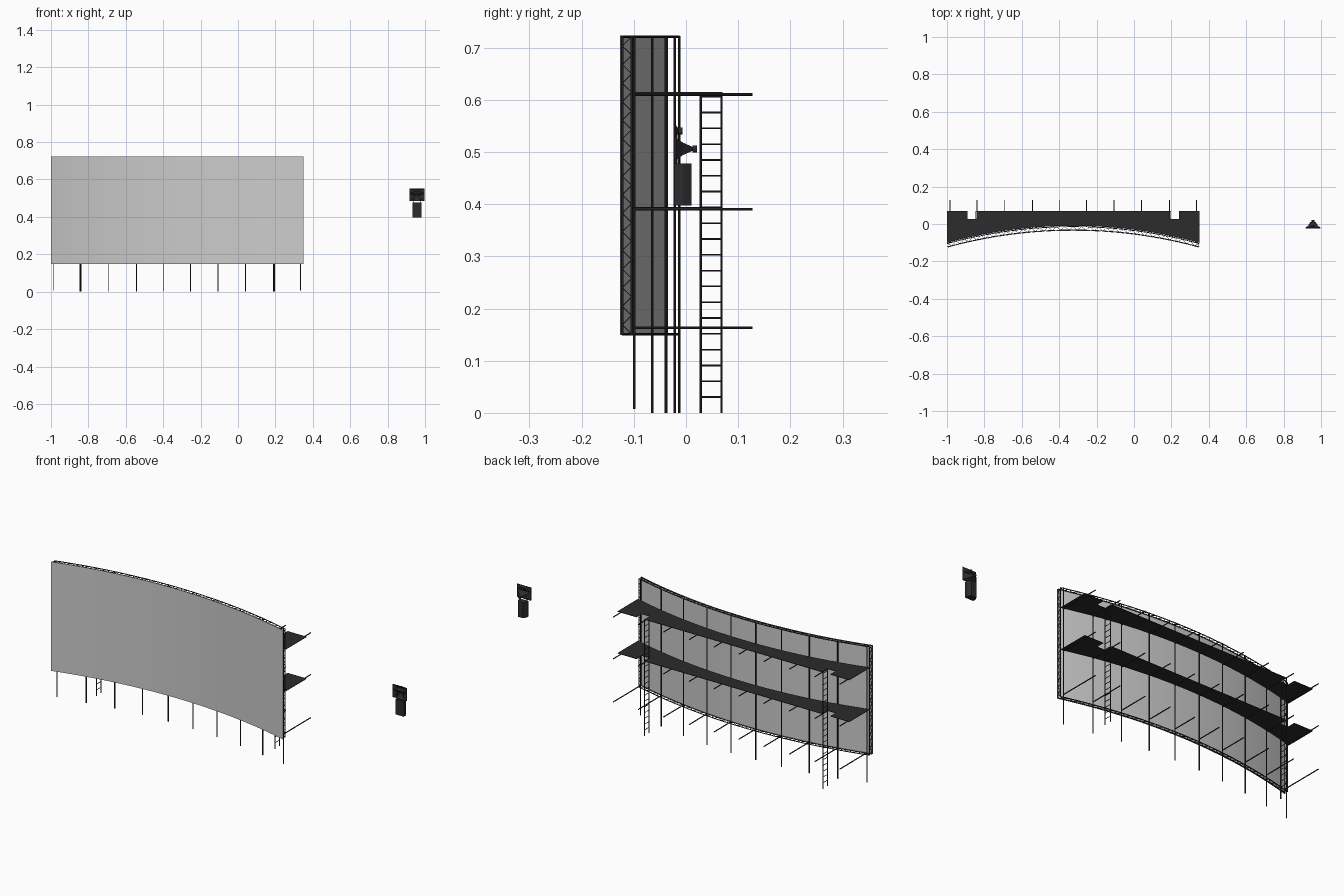
import bpy, bmesh, math
from mathutils import Vector

if "Cube" in bpy.data.objects:
    bpy.data.objects.remove(bpy.data.objects["Cube"])

CX, HALF, R = -0.325, 0.672, 2.55
Z0, Z1 = 0.151, 0.721

dark = bpy.data.materials.new("dark_metal")
dark.diffuse_color = (0.025, 0.025, 0.025, 1)
dark.use_nodes = True
dark.node_tree.nodes["Principled BSDF"].inputs["Base Color"].default_value = dark.diffuse_color


def arc(x, y0):
    """y on the curved wall whose middle lies at y0"""
    return y0 - (R - math.sqrt(R * R - (x - CX) ** 2))


def finish(name, bm, mat=dark, smooth=False):
    bmesh.ops.recalc_face_normals(bm, faces=bm.faces)
    me = bpy.data.meshes.new(name)
    bm.to_mesh(me)
    bm.free()
    ob = bpy.data.objects.new(name, me)
    bpy.context.collection.objects.link(ob)
    if mat:
        me.materials.append(mat)
    if smooth:
        bpy.context.view_layer.objects.active = ob
        ob.select_set(True)
        bpy.ops.object.shade_smooth_by_angle()
        ob.select_set(False)
    return ob


def loft(bm, rings, cap=True):
    vs = [[bm.verts.new(p) for p in r] for r in rings]
    n = len(vs[0])
    for a, b in zip(vs, vs[1:]):
        for i in range(n):
            bm.faces.new((a[i], a[(i + 1) % n], b[(i + 1) % n], b[i]))
    if cap:
        bm.faces.new(vs[0])
        bm.faces.new(vs[-1][::-1])


def tube(bm, a, b, r, n=6):
    a, b = Vector(a), Vector(b)
    q = (b - a).to_track_quat('Z', 'Y')
    ring = [q @ Vector((r * math.cos(t), r * math.sin(t), 0))
            for t in (2 * math.pi * (i + 0.5) / n for i in range(n))]
    loft(bm, [[a + p for p in ring], [b + p for p in ring]])


# curved screen sheet
N = 40
xs = [CX - HALF - 0.003 + (2 * HALF + 0.006) * i / N for i in range(N + 1)]
bm = bmesh.new()
loft(bm, [[(x, arc(x, -0.036), Z0 - 0.002), (x, arc(x, -0.036), Z1 + 0.002),
           (x, arc(x, -0.0345), Z1 + 0.002), (x, arc(x, -0.0345), Z0 - 0.002)] for x in xs])
finish("screen", bm, None, True)

# truss frame: top and bottom curved chords with zigzag, upright trusses at the ends
FRONT, BACK = -0.032, -0.014
bm = bmesh.new()
fx = [CX - HALF + 2 * HALF * i / 60 for i in range(61)]
for z in (Z0, Z1):
    for i in range(60):
        a, b = fx[i], fx[i + 1]
        for y0 in (FRONT, BACK):
            tube(bm, (a, arc(a, y0), z), (b, arc(b, y0), z), 0.0025)
        s, e = (FRONT, BACK) if i % 2 else (BACK, FRONT)
        tube(bm, (a, arc(a, s), z), (b, arc(b, e), z), 0.0013, 4)
for x in (fx[0], fx[-1]):
    for y0 in (FRONT, BACK):
        tube(bm, (x, arc(x, y0), Z0), (x, arc(x, y0), Z1), 0.0025)
    M = 32
    for i in range(M):
        za, zb = (Z0 + (Z1 - Z0) * k / M for k in (i, i + 1))
        s, e = (FRONT, BACK) if i % 2 else (BACK, FRONT)
        tube(bm, (x, arc(x, s), za), (x, arc(x, e), zb), 0.0013, 4)
finish("screen_truss_frame", bm, smooth=True)

# posts and the rearward arms on them
posts, arms = bmesh.new(), bmesh.new()
for d in (0.072, 0.217, 0.366, 0.514, 0.66):
    for s in (-1, 1):
        x = CX + s * d
        y = arc(x, -0.012)
        tube(posts, (x, y, 0.007 if d > 0.6 else 0), (x, y, 0.722), 0.0027, 8)
        for z in (0.163, 0.39, 0.61):
            tube(arms, (x, y, z), (x, 0.127, z), 0.0028, 8)
finish("support_posts", posts, smooth=True)
finish("support_arms", arms, smooth=True)

# walkway decks with ladder notches
NOTCH = (0.517, 0.565)
for name, z in (("lower_deck", 0.3925), ("upper_deck", 0.6125)):
    bm = bmesh.new()
    cuts = sorted([CX + s * n for s in (-1, 1) for n in NOTCH] + xs)
    for a, b in zip(cuts, cuts[1:]):
        if b - a < 1e-5:
            continue
        m = abs((a + b) / 2 - CX)
        back = 0.026 if NOTCH[0] < m < NOTCH[1] else 0.07
        q = [bm.verts.new(p) for p in ((a, arc(a, -0.01), z), (b, arc(b, -0.01), z),
                                       (b, back, z), (a, back, z))]
        bm.faces.new(q)
    bmesh.ops.remove_doubles(bm, verts=bm.verts, dist=1e-5)
    ext = bmesh.ops.extrude_face_region(bm, geom=bm.faces[:])
    up = [v for v in ext["geom"] if isinstance(v, bmesh.types.BMVert)]
    bmesh.ops.translate(bm, verts=up, vec=(0, 0, 0.0025))
    finish(name, bm)

# ladders
for name, s in (("left_ladder", -1), ("right_ladder", 1)):
    bm = bmesh.new()
    x = CX + s * 0.52
    for y in (0.028, 0.068):
        tube(bm, (x, y, 0), (x, y, 0.612), 0.0025, 8)
    for i in range(1, 21):
        tube(bm, (x, 0.028, i * 0.0303), (x, 0.068, i * 0.0303), 0.0016, 6)
    finish(name, bm, smooth=True)

# loudspeaker cabinet, tapered toward the back
SX = 0.957
bm = bmesh.new()
plan = [(-0.024, -0.022), (0.024, -0.022), (0.024, -0.006), (0.015, 0.0105),
        (-0.015, 0.0105), (-0.024, -0.006)]
loft(bm, [[(SX + px, py, z) for px, py in plan] for z in (0.397, 0.478)])
finish("speaker_cabinet", bm)


def horn(name, zc, sections, driver):
    """rectangular flare, hollow at the mouth, plus a round driver"""
    bm = bmesh.new()
    loft(bm, [[(SX + sx * w, y, zc + sz * h) for sx, sz in ((-1, -1), (1, -1), (1, 1), (-1, 1))]
              for y, w, h in sections])
    y0, y1, r = driver
    tube(bm, (SX, y0, zc), (SX, y1, zc), r, 16)
    finish(name, bm)


horn("large_horn", 0.506, [(-0.012, 0.008, 0.005), (-0.0215, 0.037, 0.019), (-0.023, 0.04, 0.0215),
                           (-0.019, 0.04, 0.0215), (-0.006, 0.022, 0.012),
                           (0.014, 0.004, 0.003)], (0.012, 0.021, 0.007))
horn("small_horn", 0.54, [(-0.016, 0.01, 0.003), (-0.0215, 0.037, 0.01), (-0.023, 0.04, 0.0125),
                          (-0.02, 0.04, 0.0125), (-0.014, 0.012, 0.004)], (-0.015, -0.007, 0.007))

# bracket joining horns and cabinet
bm = bmesh.new()
for s in (-1, 1):
    tube(bm, (SX + s * 0.018, -0.018, 0.476), (SX + s * 0.018, -0.018, 0.548), 0.002)
finish("horn_bracket", bm)
